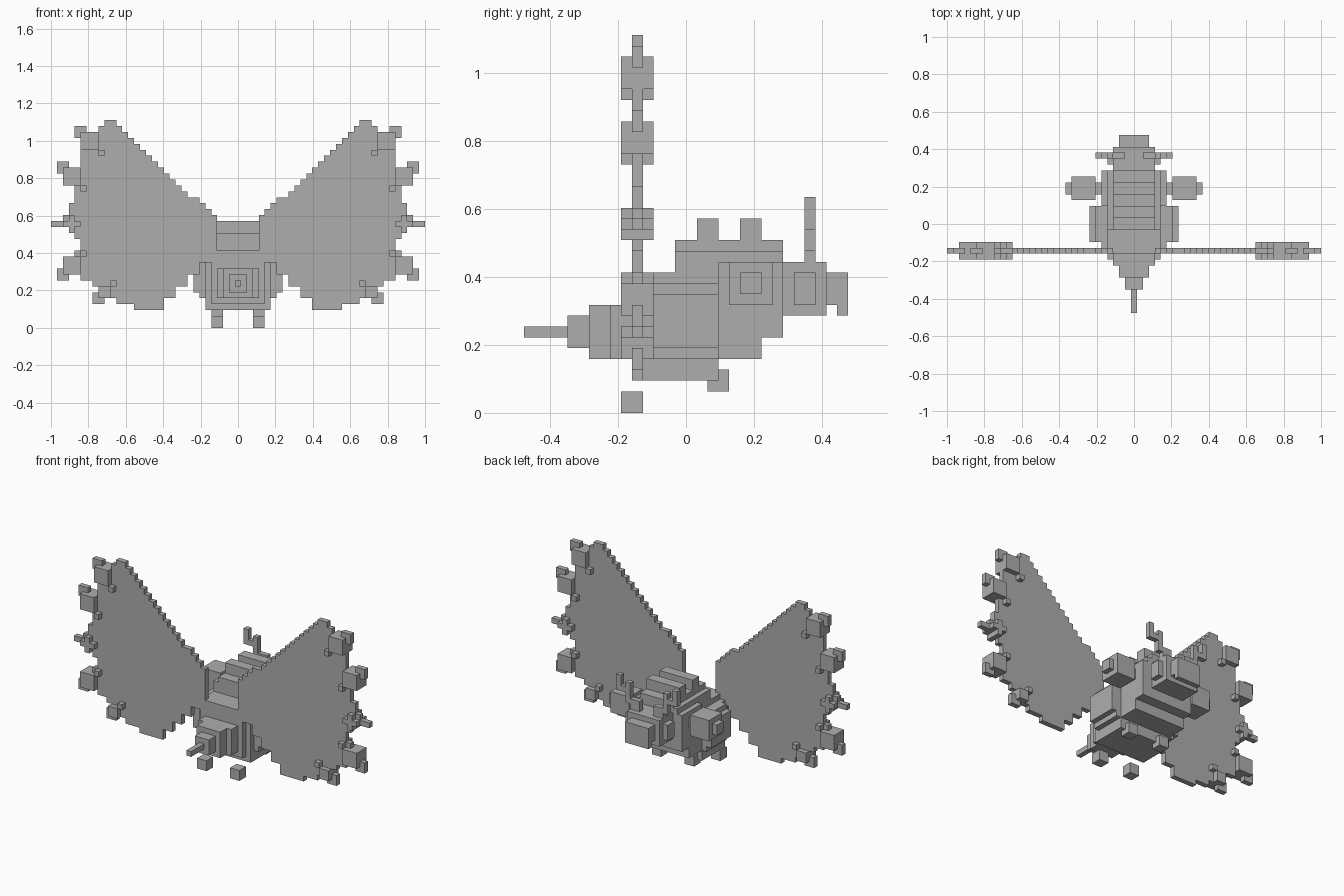
import bpy, bmesh

if "Cube" in bpy.data.objects:
    bpy.data.objects.remove(bpy.data.objects["Cube"])

U = 2 / 63  # one voxel

grey = bpy.data.materials.new("plain grey")
grey.diffuse_color = (0.42, 0.42, 0.42, 1)
grey.use_nodes = True
grey.node_tree.nodes["Principled BSDF"].inputs["Base Color"].default_value = grey.diffuse_color


def blocks(name, boxes):
    """Join boxes (x0, x1, y0, y1, z0, z1), in voxels, into one object."""
    bm = bmesh.new()
    for x0, x1, y0, y1, z0, z1 in boxes:
        v = bmesh.ops.create_cube(bm, size=1)["verts"]
        bmesh.ops.scale(bm, vec=((x1 - x0) * U, (y1 - y0) * U, (z1 - z0) * U), verts=v)
        bmesh.ops.translate(bm, vec=((x0 + x1) / 2 * U, (y0 + y1) / 2 * U, (z0 + z1) / 2 * U), verts=v)
    me = bpy.data.meshes.new(name)
    bm.to_mesh(me)
    bm.free()
    me.materials.append(grey)
    ob = bpy.data.objects.new(name, me)
    bpy.context.collection.objects.link(ob)
    return ob


def centred(name, boxes):
    """Boxes given as half width, y0, y1, z0, z1."""
    return blocks(name, [(-h, h, *rest) for h, *rest in boxes])


def paired(name, boxes):
    """Boxes on the right side, repeated on the left."""
    for side, s in (("right", 1), ("left", -1)):
        blocks(side + "_" + name, [(min(s * a, s * b), max(s * a, s * b), *r) for a, b, *r in boxes])


def row_span(outline, z):
    """Where a horizontal line at z crosses the outline, snapped to voxels."""
    xs = []
    for (xa, za), (xb, zb) in zip(outline, outline[1:] + outline[:1]):
        if (za <= z) != (zb <= z):
            xs.append(xa + (z - za) / (zb - za) * (xb - xa))
    return round(min(xs) - 0.5) + 0.5, round(max(xs) - 0.5) + 0.5


# Wings: one row of voxels per height step
outline = [(13.5, 3), (16.5, 3), (19.5, 4.4), (22.5, 5), (23.5, 7), (26.3, 8.5),
           (27.5, 11), (26.5, 14.5), (28.5, 16.5), (31.9, 17.3), (31.9, 17.7),
           (28.5, 19), (27.5, 23), (27.5, 26), (26.4, 28), (25.5, 31.5), (23.5, 33.8),
           (22.5, 35), (21.5, 35), (3.5, 18.3), (3.5, 13)]
rows = []
for z in range(3, 35):
    x0, x1 = row_span(outline, z + 0.5)
    rows.append((x0, x1, -5, -4, z, z + 1))
paired("wing", rows)

# Wing edge tufts: thin outer squares
paired("wing_edge", [(25.5, 27.5, -5, -4, 32, 34), (28.5, 30.5, -5, -4, 26, 28),
                     (28.5, 30.5, -5, -4, 8, 10), (22.5, 24.5, -5, -4, 4, 6)])
# Wing spots: thick blocks through the wing
paired("wing_spots", [(x0, x1, -6, -3, z0, z1) for x0, x1, z0, z1 in (
    (23.5, 26.5, 30, 33), (22.5, 23.5, 29, 30), (26.5, 29.5, 24, 27), (25.5, 26.5, 23, 24),
    (26.5, 29.5, 17, 18), (27.5, 28.5, 16, 19), (26.5, 29.5, 9, 12), (25.5, 26.5, 12, 13),
    (21.5, 23.5, 5, 7), (20.5, 21.5, 7, 8))])

# Body
centred("body", [(5.5, -4, 3, 3, 12), (4.5, -5, 3, 4, 13), (6.5, -3, 3, 5, 12),
                 (7.5, -3, 3, 6, 11), (5.5, 3, 7, 5, 14), (5.5, 7, 9, 7, 14),
                 (4.5, -1, 9, 9, 15), (3.5, -1, 9, 14, 16)])
centred("back_ridges", [(3.5, 1, 3, 16, 18), (3.5, 5, 7, 16, 18)])

# Tapering tail and stinger
centred("tail", [(3.5, -7, -4, 5, 10), (2.5, -9, -7, 5, 10), (1.5, -11, -9, 6, 9)])
centred("stinger", [(0.5, -15, -11, 7, 8)])

# Head, snout and eyes
centred("head", [(3.5, 9, 13, 9, 14)])
centred("snout", [(2.5, 13, 15, 10, 13), (2.5, 14, 15, 9, 10)])
paired("eye", [(3.5, 4.5, 10, 12, 10, 13)])

# Side pods
paired("side_pod", [(5.5, 6.5, 5, 7, 11, 13), (6.5, 10.5, 4, 8, 10, 14), (10.5, 11.5, 5, 7, 11, 13)])

# Stepped antennae
paired("antenna", [(1.5, 3.5, 11, 12, 14, 16), (3.5, 4.5, 11, 12, 15, 19),
                   (4.5, 5.5, 11, 12, 17, 18), (5.5, 6.5, 11, 12, 17, 20)])

# Feet
paired("front_foot", [(2.5, 4.5, -6, -4, 0, 2)])
paired("back_foot", [(2.5, 4.5, 2, 4, 2, 4)])
